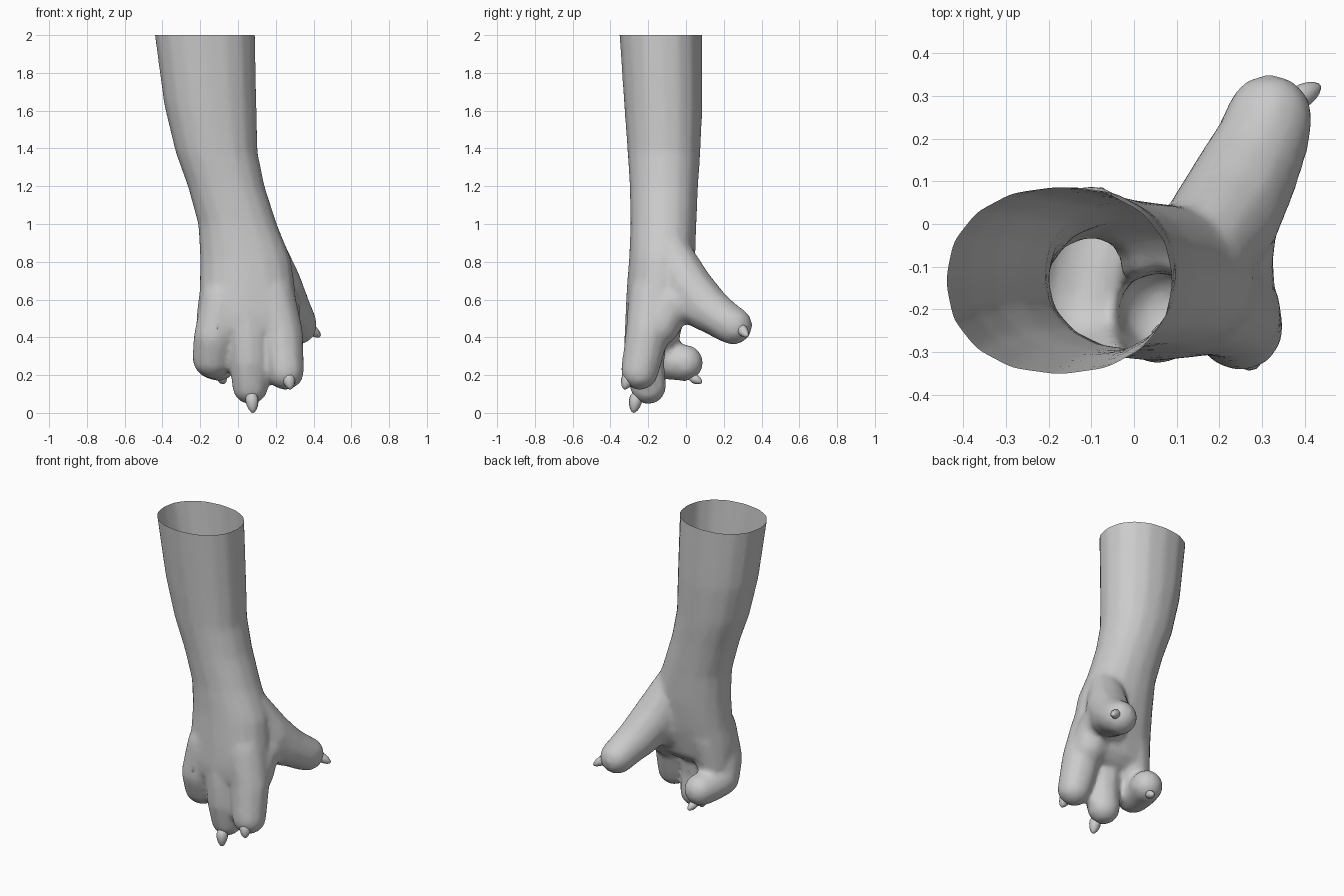
import bpy, bmesh, math
from mathutils import Vector, Matrix

if "Cube" in bpy.data.objects:
    bpy.data.objects.remove(bpy.data.objects["Cube"])

# Arm and palm rings: z, xmin, xmax, ymin, ymax
RINGS = [
    (2.10, -0.457, 0.09, -0.36, 0.088),
    (2.00, -0.442, 0.092, -0.353, 0.088),
    (1.63, -0.392, 0.099, -0.328, 0.088),
    (1.38, -0.332, 0.105, -0.31, 0.077),
    (1.20, -0.267, 0.142, -0.299, 0.065),
    (1.00, -0.212, 0.207, -0.294, 0.056),
    (0.82, -0.202, 0.28, -0.302, 0.05),
    (0.65, -0.205, 0.305, -0.315, 0.03),
    (0.52, -0.222, 0.315, -0.322, 0.0),
    (0.44, -0.22, 0.31, -0.315, -0.02),
    (0.38, -0.16, 0.25, -0.27, -0.08),
]

# Digits: chains of x, y, z, radius
DIGITS = [
    [(-0.09, -0.20, 0.60, 0.11), (-0.125, -0.205, 0.40, 0.115),
     (-0.135, -0.17, 0.29, 0.11), (-0.12, -0.06, 0.27, 0.099), (-0.10, -0.005, 0.265, 0.10)],
    [(0.04, -0.19, 0.60, 0.125), (0.055, -0.215, 0.40, 0.115),
     (0.06, -0.22, 0.26, 0.107), (0.065, -0.20, 0.14, 0.099)],
    [(0.18, -0.18, 0.62, 0.125), (0.23, -0.205, 0.42, 0.118),
     (0.243, -0.23, 0.29, 0.109), (0.251, -0.245, 0.22, 0.103)],
    [(0.15, -0.08, 0.85, 0.11), (0.21, 0.01, 0.67, 0.133), (0.265, 0.12, 0.55, 0.122),
     (0.303, 0.20, 0.49, 0.11), (0.318, 0.25, 0.462, 0.105)],
    # Web between thumb and palm
    [(0.225, -0.14, 0.46, 0.11), (0.215, -0.08, 0.58, 0.115), (0.23, 0.03, 0.585, 0.115),
     (0.262, 0.11, 0.545, 0.12)],
    [(0.13, -0.13, 0.53, 0.12), (0.18, 0.0, 0.62, 0.11)],
    # Palm pad behind the curled digit
    [(-0.07, -0.12, 0.56, 0.12), (-0.10, -0.14, 0.40, 0.11)],
]

# Claws: base, tip, radius
CLAWS = [
    ((-0.09, 0.02, 0.195), (-0.075, 0.085, 0.16), 0.025),
    ((0.07, -0.26, 0.11), (0.08, -0.278, 0.0), 0.034),
    ((0.26, -0.295, 0.215), (0.28, -0.327, 0.125), 0.034),
    ((0.36, 0.28, 0.46), (0.436, 0.325, 0.405), 0.028),
]


def add_loft(bm, rings, n=16):
    loops = []
    for z, x0, x1, y0, y1 in rings:
        loop = []
        for i in range(n):
            a = 2 * math.pi * i / n
            c, s = math.cos(a), math.sin(a)
            p = 0.92  # slightly squared oval
            x = math.copysign(abs(c) ** p, c) * (x1 - x0) / 2 + (x0 + x1) / 2
            y = math.copysign(abs(s) ** p, s) * (y1 - y0) / 2 + (y0 + y1) / 2
            loop.append(bm.verts.new((x, y, z)))
        loops.append(loop)
    for a, b in zip(loops, loops[1:]):
        for i in range(n):
            j = (i + 1) % n
            bm.faces.new((a[i], b[i], b[j], a[j]))
    bm.faces.new(loops[0])
    bm.faces.new(loops[-1][::-1])


def add_segment(bm, a, b):
    """Convex hull of two balls: one bone of a digit."""
    tmp = bmesh.new()
    for x, y, z, r in (a, b):
        bmesh.ops.create_icosphere(tmp, subdivisions=2, radius=r,
                                   matrix=Matrix.Translation((x, y, z)))
    res = bmesh.ops.convex_hull(tmp, input=tmp.verts[:])
    bmesh.ops.delete(tmp, geom=list({g for g in res["geom_interior"]
                                     if isinstance(g, bmesh.types.BMVert)}), context='VERTS')
    bmesh.ops.recalc_face_normals(tmp, faces=tmp.faces[:])
    me = bpy.data.meshes.new("segment")
    tmp.to_mesh(me)
    tmp.free()
    bm.from_mesh(me)
    bpy.data.meshes.remove(me)


def make_object(bm, name):
    me = bpy.data.meshes.new(name)
    bm.to_mesh(me)
    bm.free()
    ob = bpy.data.objects.new(name, me)
    bpy.context.collection.objects.link(ob)
    return ob


# Arm, palm and digits fused into one skin
bm = bmesh.new()
add_loft(bm, RINGS)
bmesh.ops.recalc_face_normals(bm, faces=bm.faces[:])
for chain in DIGITS:
    for a, b in zip(chain, chain[1:]):
        add_segment(bm, a, b)
hand = make_object(bm, "arm_and_hand")

mod = hand.modifiers.new("fuse", 'REMESH')
mod.mode = 'VOXEL'
mod.voxel_size = 0.014
mod = hand.modifiers.new("soften", 'SMOOTH')
mod.factor = 0.5
mod.iterations = 16
mod = hand.modifiers.new("thin", 'DECIMATE')
mod.ratio = 0.3

# Bake the skin and cut the sleeve open at the top
dg = bpy.context.evaluated_depsgraph_get()
baked = bpy.data.meshes.new_from_object(hand.evaluated_get(dg))
hand.modifiers.clear()
bm = bmesh.new()
bm.from_mesh(baked)
bmesh.ops.bisect_plane(bm, geom=bm.verts[:] + bm.edges[:] + bm.faces[:],
                       plane_co=(0, 0, 2), plane_no=(0, 0, 1), clear_outer=True)
for f in bm.faces:
    f.smooth = True
bm.to_mesh(hand.data)
bm.free()
bpy.data.meshes.remove(baked)

# Claws: blunt tapered pegs
for k, (base, tip, r) in enumerate(CLAWS):
    base, tip = Vector(base), Vector(tip)
    axis = tip - base
    bm = bmesh.new()
    bmesh.ops.create_uvsphere(bm, u_segments=10, v_segments=8, radius=1)
    for v in bm.verts:
        taper = 1 - 0.25 * v.co.z
        v.co = Vector((v.co.x * r * taper, v.co.y * r * taper, v.co.z * axis.length / 2))
    bm.transform(Matrix.Translation((base + tip) / 2)
                 @ axis.to_track_quat('Z', 'Y').to_matrix().to_4x4())
    for f in bm.faces:
        f.smooth = True
    make_object(bm, f"claw_{k + 1}")
